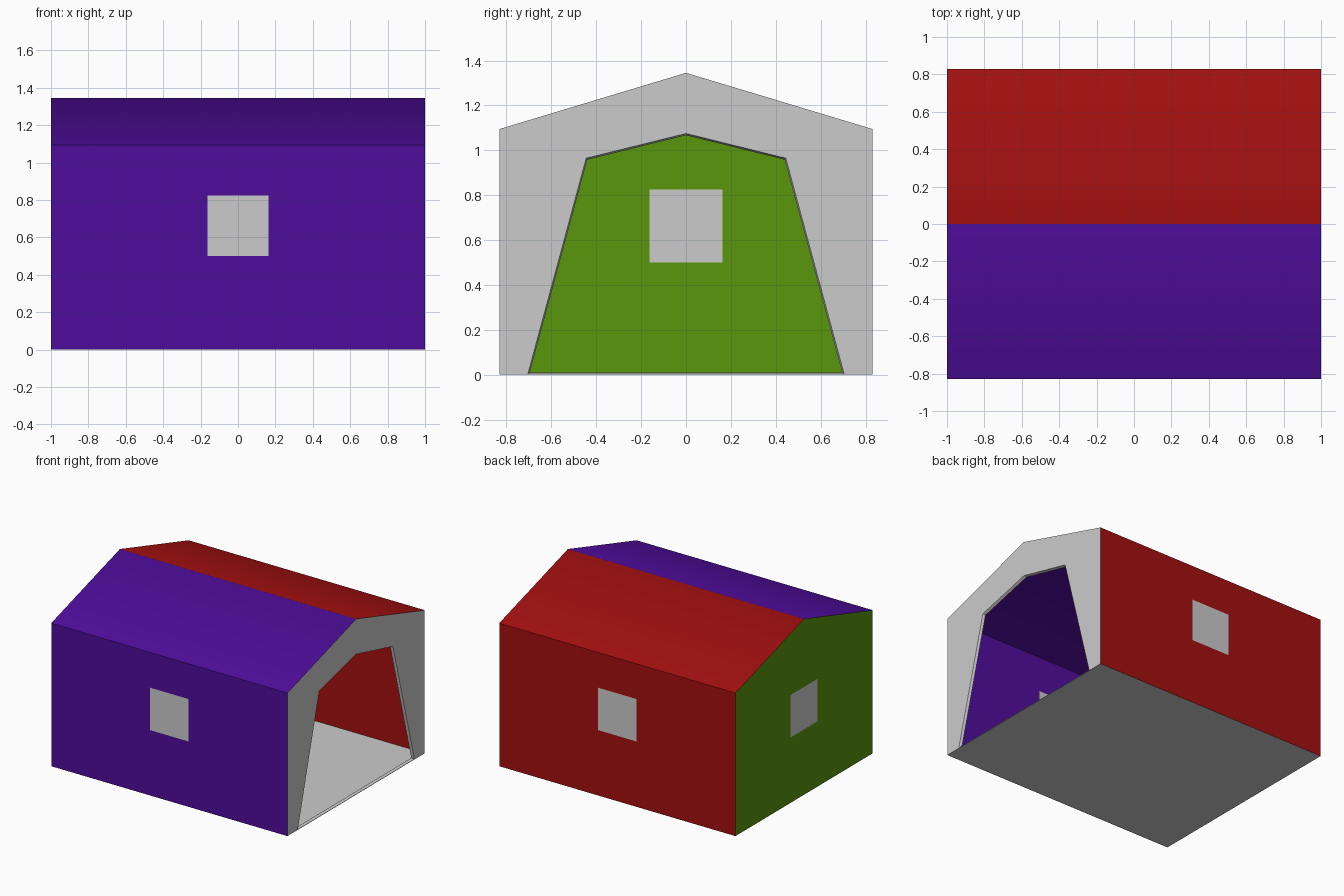
import bpy, bmesh, math
from mathutils import Vector

if "Cube" in bpy.data.objects:
    bpy.data.objects.remove(bpy.data.objects["Cube"])

W, EAVE, RIDGE, L = 0.83, 1.095, 1.345, 1.0


def material(name, rgb):
    m = bpy.data.materials.new(name)
    m.diffuse_color = (*rgb, 1)
    m.use_nodes = True
    m.node_tree.nodes["Principled BSDF"].inputs["Base Color"].default_value = m.diffuse_color
    return m


purple = material("purple", (0.078, 0.004, 0.33))
red = material("red", (0.37, 0.005, 0.005))
green = material("green", (0.10, 0.31, 0.004))


def ring(bm, pts):
    vs = [bm.verts.new(p) for p in pts]
    es = [bm.edges.new((vs[i], vs[(i + 1) % len(vs)])) for i in range(len(vs))]
    return vs, es


def holed_face(bm, outer, hole, out, slot=0):
    """Flat sheet with a hole, facing the direction out."""
    es = ring(bm, outer)[1]
    vs, hs = ring(bm, hole)
    geom = bmesh.ops.triangle_fill(bm, use_beauty=True, edges=es + hs)["geom"]
    for f in [g for g in geom if isinstance(g, bmesh.types.BMFace)]:
        f.normal_update()
        if f.normal.dot(Vector(out)) < 0:
            f.normal_flip()
        f.material_index = slot
    return vs


def finish(bm, name, *mats):
    bmesh.ops.remove_doubles(bm, verts=bm.verts, dist=0.0001)
    me = bpy.data.meshes.new(name)
    bm.to_mesh(me)
    bm.free()
    ob = bpy.data.objects.new(name, me)
    bpy.context.collection.objects.link(ob)
    for m in mats:
        me.materials.append(m)
    return ob


def sheet(name, pts, *mats):
    bm = bmesh.new()
    bm.faces.new([bm.verts.new(p) for p in pts])
    return finish(bm, name, *mats)


SQUARE = [(-0.163, 0.5), (0.163, 0.5), (0.163, 0.825), (-0.163, 0.825)]
GABLE = [(-W, 0), (W, 0), (W, EAVE), (0, RIDGE), (-W, EAVE)]
DOOR = [(-0.705, 0.003), (0.705, 0.003), (0.445, 0.965), (0, 1.075), (-0.445, 0.965)]
DOOR_INNER = [(-0.696, 0.01), (0.696, 0.01), (0.44, 0.958), (0, 1.067), (-0.44, 0.958)]

# two-colour canopy: side walls with window holes and roof slopes
bm = bmesh.new()
for slot, s in enumerate((-1, 1)):
    wall = [(-L, s * W, 0), (L, s * W, 0), (L, s * W, EAVE), (-L, s * W, EAVE)]
    holed_face(bm, wall, [(x, s * W, z) for x, z in SQUARE], (0, s, 0), slot)
    roof = [(-L, s * W, EAVE), (L, s * W, EAVE), (L, 0, RIDGE), (-L, 0, RIDGE)]
    f = bm.faces.new([bm.verts.new(p) for p in (roof if s < 0 else roof[::-1])])
    f.material_index = slot
canopy = finish(bm, "canopy", purple, red)
bpy.context.view_layer.objects.active = canopy
canopy.select_set(True)
bpy.ops.object.shade_smooth_by_angle(angle=math.radians(40))

# closed end wall
bm = bmesh.new()
holed_face(bm, [(-L, y, z) for y, z in GABLE], [(-L, y, z) for y, z in SQUARE], (-1, 0, 0))
finish(bm, "end_wall", green)

# entrance wall with a thin lip around the doorway
bm = bmesh.new()
rim = holed_face(bm, [(L, y, z) for y, z in GABLE], [(L, y, z) for y, z in DOOR], (1, 0, 0))
lip = [bm.verts.new((L - 0.02, y, z)) for y, z in DOOR_INNER]
for i in range(len(rim)):
    j = (i + 1) % len(rim)
    bm.faces.new((rim[i], rim[j], lip[j], lip[i]))
finish(bm, "entrance_wall")

# window panes
front = [(x, -W, z) for x, z in SQUARE]
sheet("front_window", front)
sheet("back_window", [(x, W, z) for x, z in SQUARE[::-1]])
sheet("end_window", [(-L, y, z) for y, z in SQUARE[::-1]])

# floor
sheet("floor", [(-L, -W, 0), (-L, W, 0), (L, W, 0), (L, -W, 0)])
